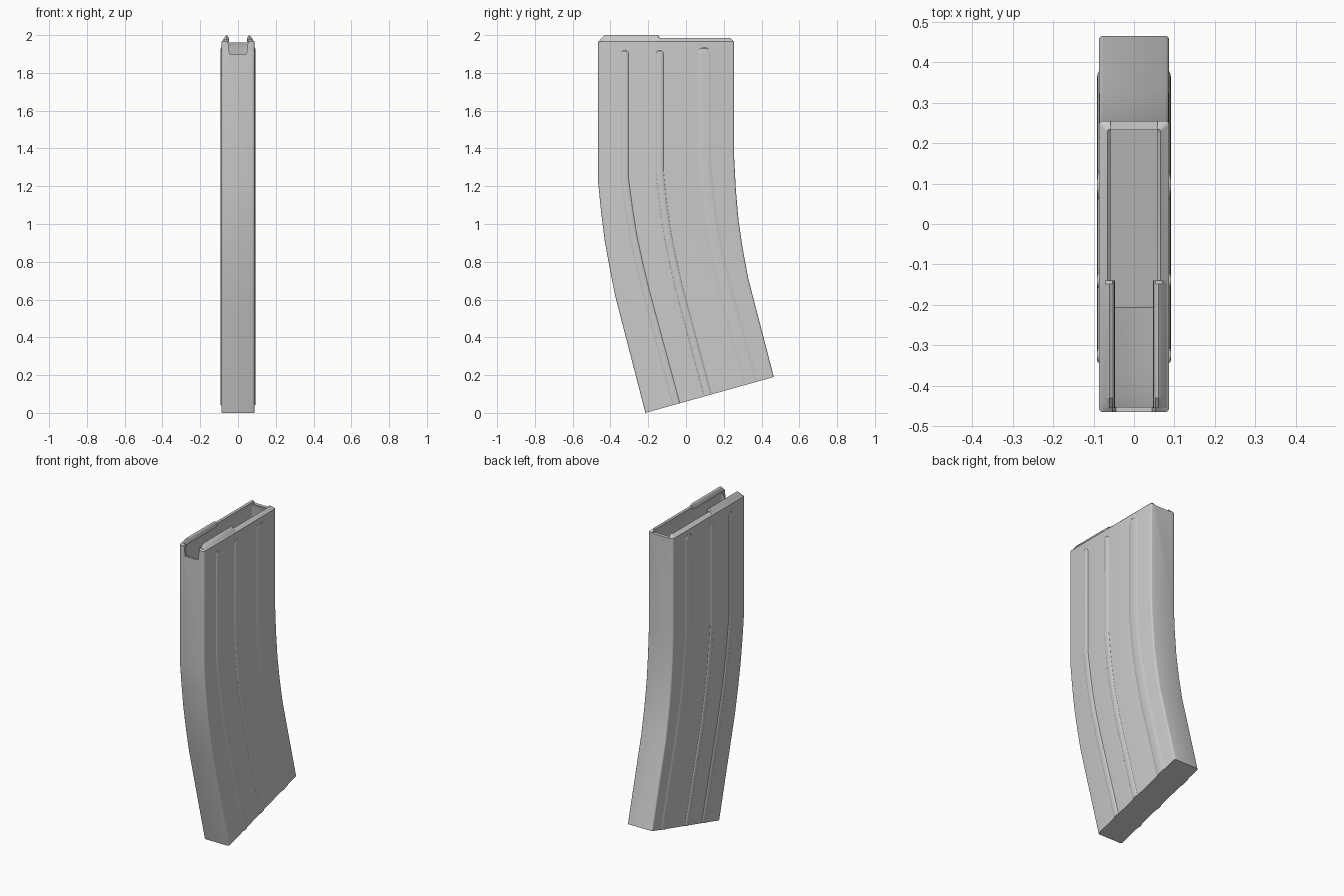
import bpy, bmesh, math
from mathutils import Vector

if "Cube" in bpy.data.objects:
    bpy.data.objects.remove(bpy.data.objects["Cube"])

# Centre-line stations from the base up: (front y, z), (back y, z)
STATIONS = [((-0.215, 0.0), (0.465, 0.19)), ((-0.375, 0.62), (0.33, 0.71)),
            ((-0.405, 0.77), (0.30, 0.87)), ((-0.43, 0.91), (0.278, 1.02)),
            ((-0.45, 1.07), (0.264, 1.18)), ((-0.465, 1.22), (0.255, 1.35)),
            ((-0.465, 1.965), (0.255, 1.965))]
HALF = 0.087
WALL = 0.012


def finish(bm, name):
    bmesh.ops.recalc_face_normals(bm, faces=bm.faces)
    me = bpy.data.meshes.new(name)
    bm.to_mesh(me)
    bm.free()
    ob = bpy.data.objects.new(name, me)
    bpy.context.collection.objects.link(ob)
    return ob


def smooth(ob):
    bpy.ops.object.select_all(action='DESELECT')
    ob.select_set(True)
    bpy.context.view_layer.objects.active = ob
    bpy.ops.object.shade_smooth_by_angle(angle=math.radians(32))


def ring(front, back, half, inset, r):
    """Rounded rectangle lying along the line front -> back."""
    f, b = Vector((0, *front)), Vector((0, *back))
    d = (b - f).normalized()
    f, b = f + d * inset, b - d * inset
    out = []
    for k, (sx, base, sd) in enumerate(((1, b, -1), (-1, b, -1), (-1, f, 1), (1, f, 1))):
        c = base + d * sd * r + Vector((sx * (half - r), 0, 0))
        for i in range(4):
            a = math.pi / 2 * (k + i / 3)
            out.append(c + Vector((r * math.cos(a), 0, 0)) + d * r * math.sin(a))
    return out


def loft(rings, name, caps=True):
    bm = bmesh.new()
    loops = [[bm.verts.new(p) for p in r] for r in rings]
    n = len(loops[0])
    for a, b in zip(loops, loops[1:]):
        for i in range(n):
            j = (i + 1) % n
            bm.faces.new((a[i], a[j], b[j], b[i]))
    bm.faces.new(loops[0])
    bm.faces.new(loops[-1])
    return finish(bm, name)


def cut(ob, profile, y0, y1):
    """Subtract an x-z profile extruded along y."""
    cutter = loft([[(x, y, z) for x, z in profile] for y in (y0, y1)], "cutter")
    mod = ob.modifiers.new("cut", 'BOOLEAN')
    mod.operation = 'DIFFERENCE'
    mod.solver = 'EXACT'
    mod.object = cutter
    bpy.context.view_layer.objects.active = ob
    bpy.ops.object.modifier_apply(modifier=mod.name)
    bpy.data.objects.remove(cutter)


# Hollow curved body: outside up, over the folded rim, inside down to the floor
rings = [ring(f, b, HALF, 0, 0.01) for f, b in STATIONS]
rings.append(ring((-0.44, 1.985), (0.235, 1.985), 0.066, 0, 0.008))
rings.append(ring((-0.432, 1.976), (0.228, 1.976), 0.058, 0, 0.006))
rings.append(ring((-0.465, 1.93), (0.255, 1.93), HALF - WALL, WALL, 0.006))
for f, b in reversed(STATIONS[1:-1]):
    rings.append(ring(f, b, HALF - WALL, WALL, 0.006))
rings.append(ring((-0.218, 0.015), (0.461, 0.205), HALF - WALL, WALL, 0.006))
body = loft(rings, "curved_body")
cut(body, [(-0.045, 1.9), (0.045, 1.9), (0.06, 2.02), (-0.06, 2.02)], -0.5, -0.42)
cut(body, [(-0.058, 1.962), (0.058, 1.962), (0.058, 2.02), (-0.058, 2.02)], 0.2, 0.3)
smooth(body)

# Curled lips along the front half of the rim
LIP = [(0.083, 1.968), (0.07, 1.99), (0.06, 2.0), (0.053, 1.995),
       (0.048, 1.98), (0.047, 1.965), (0.053, 1.963), (0.062, 1.972)]
for side, label in ((1, "right"), (-1, "left")):
    sections = []
    for y, top in ((-0.455, 1.977), (-0.43, 2.0), (-0.148, 2.0), (-0.14, 1.986)):
        sections.append([(side * x, y, min(z, top - (2.0 - z) * 0.1)) for x, z in LIP])
    smooth(loft(sections, "feed_lip_" + label))


def side_point(k, t):
    f, b = STATIONS[k]
    return Vector((0, *f)).lerp(Vector((0, *b)), t)


def rib(side, t0, t1, w, top, name):
    """Shallow raised rib following the curve, with a rounded upper end."""
    rows = []
    last = len(STATIONS) - 1
    for k in range(last):
        s = min(k / 5, 1)
        p = side_point(k, t1 + (t0 - t1) * s)
        f, b = STATIONS[k]
        d = (Vector((0, *b)) - Vector((0, *f))).normalized()
        rows.append((p, d, 1.0))
    y = side_point(last, t0).y
    for i in range(7):
        a = math.pi / 2 * i / 6 * 0.97
        rows.append((Vector((0, y, top - w + w * math.sin(a))), Vector((0, 1, 0)), math.cos(a)))
    bm = bmesh.new()
    grid = []
    for p, d, s in rows:
        row = []
        for u, h in ((-1, -0.002), (-0.75, 0.003), (-0.4, 0.005), (0.4, 0.005), (0.75, 0.003), (1, -0.002)):
            hh = h if s > 0.5 else -0.002 + (h + 0.002) * s * 2
            row.append(bm.verts.new(p + d * u * w * s + Vector((side * (HALF + hh), 0, 0))))
        grid.append(row)
    for a, b in zip(grid, grid[1:]):
        for i in range(5):
            bm.faces.new((a[i], a[i + 1], b[i + 1], b[i]))
    bm.faces.new(grid[0])
    bm.faces.new(grid[-1])
    back = [r[0] for r in grid] , [r[-1] for r in grid]
    for i in range(len(grid) - 1):
        bm.faces.new((back[0][i], back[0][i + 1], back[1][i + 1], back[1][i]))
    smooth(finish(bm, name))


# Three ribs on each side
for side, label in ((1, "right"), (-1, "left")):
    rib(side, 0.195, 0.24, 0.022, 1.92, "front_rib_" + label)
    rib(side, 0.452, 0.485, 0.022, 1.92, "middle_rib_" + label)
    rib(side, 0.78, 0.82, 0.04, 1.935, "rear_rib_" + label)
